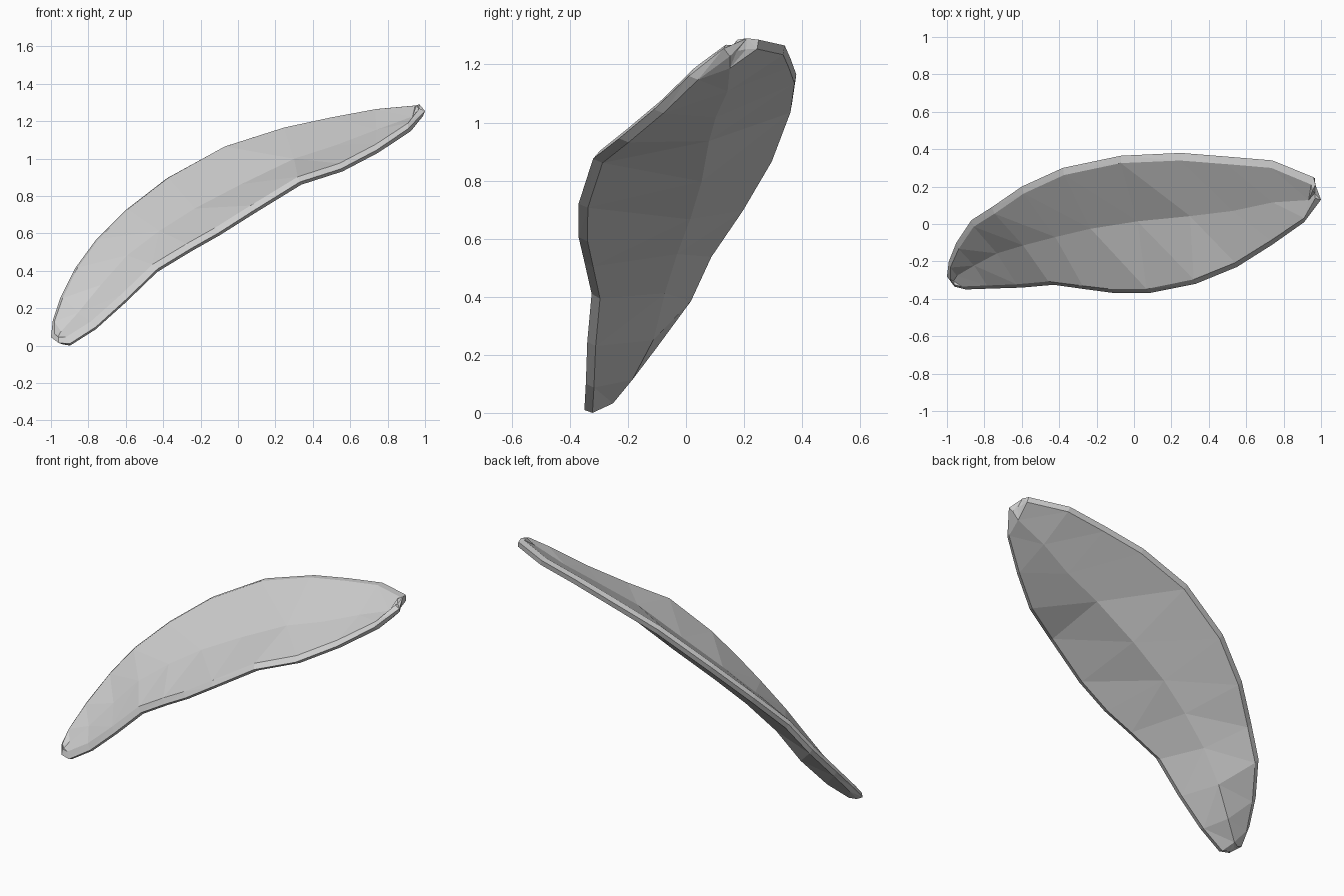
import bpy, bmesh, math
from mathutils import Vector

if "Cube" in bpy.data.objects:
    bpy.data.objects.remove(bpy.data.objects["Cube"])

# Stations from the low tip to the high tip:
# back rim point, front rim point, top bow, underside bow
STATIONS = [
    ((-1.00, -.28, .05), (-.96, -.335, .02), .00, .00),
    ((-.99, -.20, .14), (-.90, -.35, .015), .00, -.03),
    ((-.95, -.10, .26), (-.76, -.345, .105), -.005, -.06),
    ((-.87, .02, .42), (-.60, -.34, .25), -.01, -.08),
    ((-.76, .09, .57), (-.43, -.325, .415), -.01, -.075),
    ((-.60, .20, .73), (-.25, -.35, .525), -.015, -.075),
    ((-.38, .30, .90), (-.10, -.37, .61), -.025, -.085),
    ((-.07, .365, 1.07), (.08, -.37, .725), -.04, -.10),
    ((.25, .38, 1.17), (.33, -.32, .88), -.03, -.085),
    ((.50, .36, 1.225), (.55, -.23, .95), -.015, -.06),
    ((.74, .34, 1.27), (.74, -.11, 1.05), -.005, -.04),
    ((.96, .25, 1.29), (.91, .01, 1.165), .00, -.025),
    ((.97, .21, 1.295), (1.00, .13, 1.26), .00, .00),
]
NORMAL = Vector((-.376, -.47, .80)).normalized()
AXIS = Vector((1.96, .50, 1.22)).normalized()


def section(i):
    """Closed cross-section: back rim, top, front rim, underside."""
    back, front, top, under = STATIONS[i]
    back, front = Vector(back), Vector(front)
    across = front - back
    inset = across.normalized() * min(.035, across.length * .25)
    # pull the surfaces in from both tips
    pull = AXIS * (.02 if i == 0 else -.02 if i == len(STATIONS) - 1 else 0)
    up, down = NORMAL * .018 + pull, NORMAL * -.028 + pull
    mid = (back + front) / 2
    return [back, back + inset + up, mid + NORMAL * (top + .004) + pull,
            front - inset + up, front, front - inset * .6 + down,
            mid + NORMAL * (under - .02) + pull, back + inset * .6 + down]


# Thin dished blade lofted through the sections
bm = bmesh.new()
rings = [[bm.verts.new(p) for p in section(i)] for i in range(len(STATIONS))]
for a, b in zip(rings, rings[1:]):
    for k in range(8):
        j = (k + 1) % 8
        bm.faces.new((a[k], a[j], b[j], b[k]))

# Tip caps: upper and lower halves meeting along the rim
for r in (rings[0], rings[-1]):
    bm.faces.new((r[0], r[1], r[2], r[3], r[4]))
    bm.faces.new((r[4], r[5], r[6], r[7], r[0]))
bmesh.ops.triangulate(bm, faces=bm.faces[:])
bmesh.ops.recalc_face_normals(bm, faces=bm.faces[:])

# Rest on the ground
low = min(v.co.z for v in bm.verts)
bmesh.ops.translate(bm, verts=bm.verts[:], vec=(0, 0, -low))

mesh = bpy.data.meshes.new("curved_blade")
bm.to_mesh(mesh)
bm.free()
grey = bpy.data.materials.new("light_grey")
grey.diffuse_color = (.62, .62, .62, 1)
grey.use_nodes = True
grey.node_tree.nodes["Principled BSDF"].inputs["Base Color"].default_value = grey.diffuse_color
mesh.materials.append(grey)
blade = bpy.data.objects.new("curved_blade", mesh)
bpy.context.collection.objects.link(blade)
